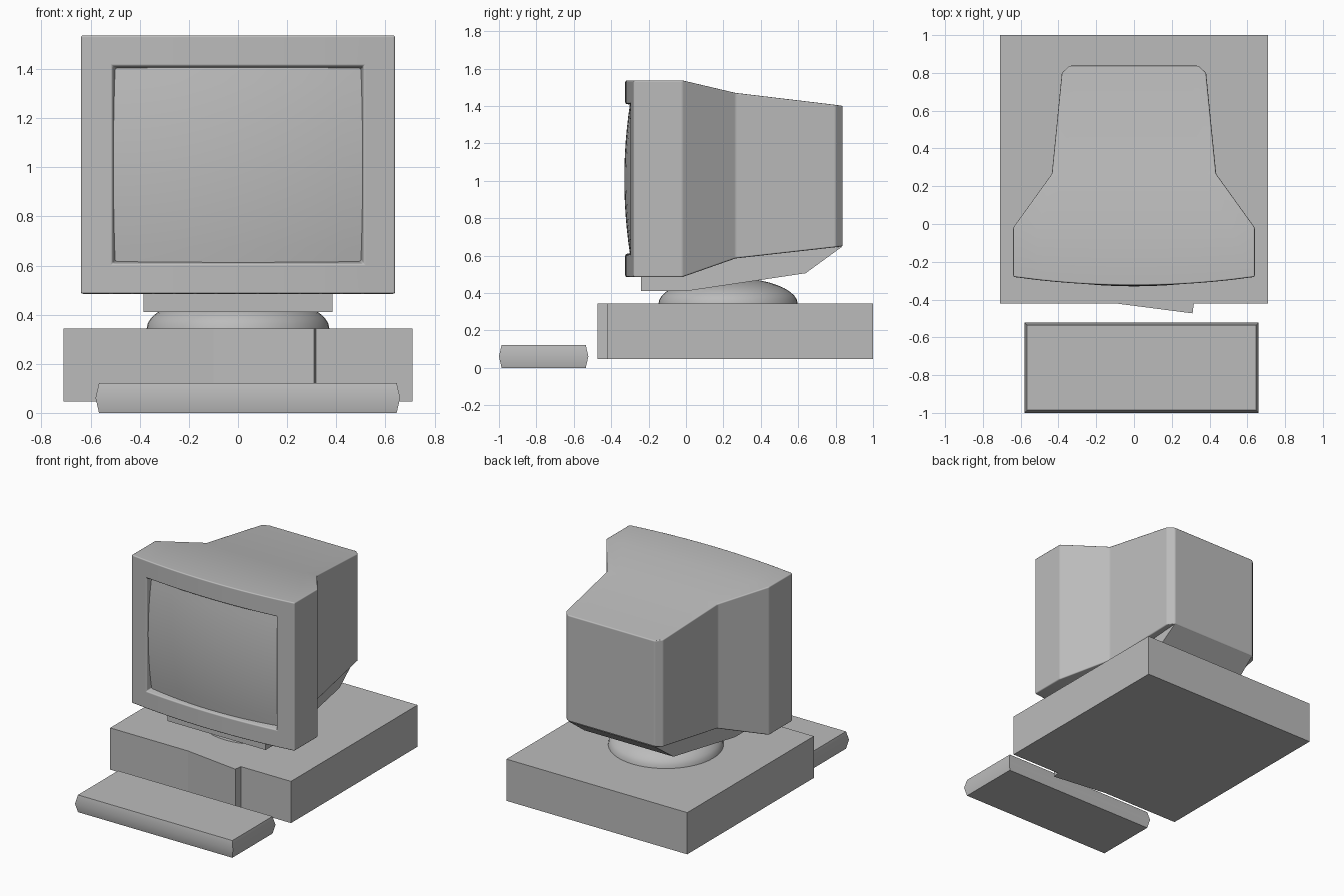
import bpy, bmesh, math

cube = bpy.data.objects.get("Cube")
if cube:
    bpy.data.objects.remove(cube, do_unlink=True)

grey = bpy.data.materials.new("plain grey")
grey.use_nodes = True
grey.diffuse_color = (0.5, 0.5, 0.5, 1)
grey.node_tree.nodes["Principled BSDF"].inputs["Base Color"].default_value = (0.5, 0.5, 0.5, 1)


def finish(name, bm, smooth=None, bevel=0, outward=True):
    if outward:
        bmesh.ops.recalc_face_normals(bm, faces=bm.faces)
    me = bpy.data.meshes.new(name)
    bm.to_mesh(me)
    bm.free()
    me.materials.append(grey)
    ob = bpy.data.objects.new(name, me)
    bpy.context.collection.objects.link(ob)
    if smooth:
        bpy.ops.object.select_all(action='DESELECT')
        ob.select_set(True)
        bpy.context.view_layer.objects.active = ob
        bpy.ops.object.shade_smooth_by_angle(angle=math.radians(smooth))
    if bevel:
        mod = ob.modifiers.new("soft edges", 'BEVEL')
        mod.width, mod.segments = bevel, 2
        mod.limit_method = 'ANGLE'
        mod.angle_limit = math.radians(25)
        mod.harden_normals = True
    return ob


def bridge(bm, a, b):
    for i in range(len(a)):
        j = (i + 1) % len(a)
        bm.faces.new((a[i], a[j], b[j], b[i]))


def loft(bm, rings):
    rings = [[bm.verts.new(p) for p in r] for r in rings]
    for a, b in zip(rings, rings[1:]):
        bridge(bm, a, b)
    bm.faces.new(rings[0])
    bm.faces.new(rings[-1])


# Computer case: plan outline with the wedge-shaped front panel
plan = [(-0.71, -0.42), (-0.1, -0.42), (0.31, -0.473), (0.317, -0.42),
        (0.71, -0.42), (0.71, 1), (-0.71, 1)]
bm = bmesh.new()
loft(bm, [[(x, y, z) for x, y in plan] for z in (0.047, 0.343)])
finish("case", bm)

# Keyboard: slab that bulges at half height
bm = bmesh.new()
loft(bm, [[(0.04 + sx * (0.62 - d), -0.761 + sy * (0.239 - d), z)
           for sx, sy in ((-1, -1), (1, -1), (1, 1), (-1, 1))]
          for z, d in ((0, 0.014), (0.061, 0), (0.122, 0.014))])
finish("keyboard", bm, 35)

# Swivel dome on the case
bm = bmesh.new()
steps, sides = 10, 48
rings = []
for k in range(steps):
    t = k / steps * math.pi / 2
    rings.append([(0.372 * math.cos(t) * math.cos(a), 0.225 + 0.372 * math.cos(t) * math.sin(a),
                   0.343 + 0.14 * math.sin(t))
                  for a in (2 * math.pi * i / sides for i in range(sides))])
loft(bm, rings)
finish("swivel_dome", bm, 35)

# Bracket under the monitor, narrowing toward the back
bm = bmesh.new()
side = [(-0.24, 0.41, 0.385), (0, 0.41, 0.385), (0.64, 0.506, 0.35), (0.835, 0.648, 0.34),
        (0.6, 0.66, 0.35), (-0.24, 0.52, 0.385)]
loft(bm, [[(s * w, y, z) for y, z, w in side] for s in (-1, 1)])
finish("monitor_bracket", bm)

# Monitor housing: curved bezel with an opening, lofted back to the rear
W, OPEN_X, COLS = 0.64, 0.511, 12
Z = (0.485, 0.608, 1.412, 1.537)
xs = [-W] + [-OPEN_X + 2 * OPEN_X * i / COLS for i in range(COLS + 1)] + [W]


def bezel_y(x):
    return -0.28 - 0.045 * (1 - (x / W) ** 2)


bm = bmesh.new()
grid = [[bm.verts.new((x, bezel_y(x), z)) for x in xs] for z in Z]
last = len(xs) - 1
for r in range(3):
    for c in range(last):
        if r == 1 and 0 < c < last - 1:
            continue
        bm.faces.new((grid[r][c], grid[r][c + 1], grid[r + 1][c + 1], grid[r + 1][c]))


def outline(rows, c0, c1):
    ring = rows[0][c0:c1 + 1]
    ring += [row[c1] for row in rows[1:-1]]
    ring += rows[-1][c0:c1 + 1][::-1]
    ring += [row[c0] for row in rows[1:-1]][::-1]
    return ring


# Sloped walls of the screen opening
rim = outline(grid[1:3], 1, last - 1)
inner = [bm.verts.new((v.co.x * 0.975, v.co.y + 0.05, 1.01 + (v.co.z - 1.01) * 0.975)) for v in rim]
bridge(bm, rim, inner)

# Shell sections: depth, half width, bottom, top
prev = outline(grid, 0, last)
for y, w, lo, hi in ((-0.02, 0.64, 0.485, 1.537), (0.265, 0.435, 0.585, 1.47),
                     (0.8, 0.382, 0.645, 1.406), (0.838, 0.34, 0.65, 1.401)):
    ring = [bm.verts.new((v.co.x / W * w, y, lo + (v.co.z - Z[0]) / (Z[3] - Z[0]) * (hi - lo)))
            for v in outline(grid, 0, last)]
    bridge(bm, prev, ring)
    prev = ring
bm.faces.new(prev)
finish("monitor_housing", bm, 24, 0.008)

# Bulging screen glass
bm = bmesh.new()
N = 12
bmesh.ops.create_grid(bm, x_segments=N, y_segments=N, size=1)
for v in bm.verts:
    u, t = v.co.x, v.co.y
    v.co = (u * 0.508, -0.33 + 0.048 * u * u + 0.03 * t * t, 1.01 + t * 0.4)
bm.normal_update()
if sum(f.normal.y for f in bm.faces) > 0:
    bmesh.ops.reverse_faces(bm, faces=bm.faces)
finish("screen", bm, 35, outward=False)
